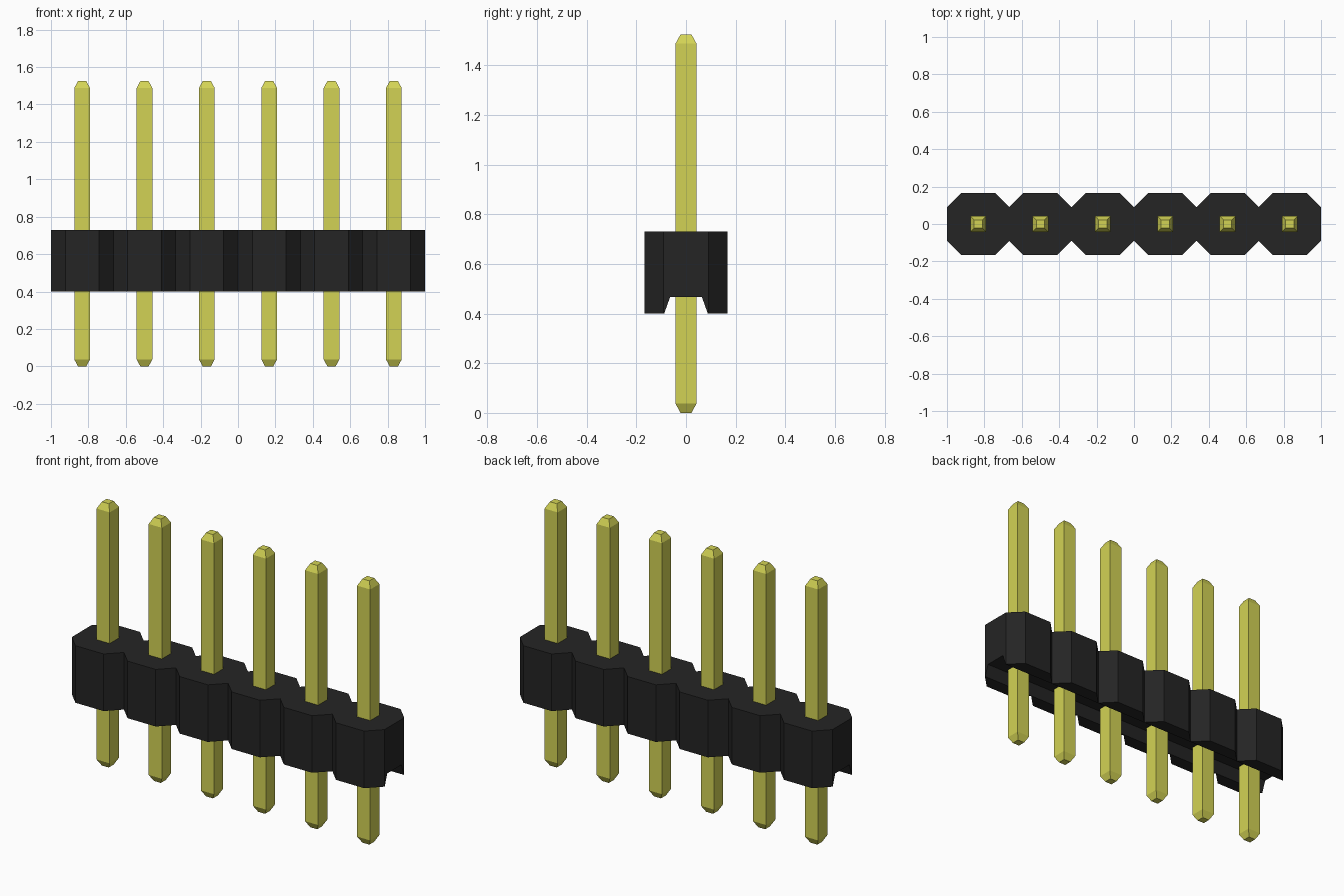
import bpy, bmesh

cube = bpy.data.objects.get("Cube")
if cube:
    bpy.data.objects.remove(cube, do_unlink=True)

COUNT = 6
PITCH = 2 / COUNT
HALF = PITCH / 2


def material(name, rgb, roughness):
    m = bpy.data.materials.new(name)
    m.use_nodes = True
    m.diffuse_color = (*rgb, 1)
    bsdf = m.node_tree.nodes["Principled BSDF"]
    bsdf.inputs["Base Color"].default_value = (*rgb, 1)
    bsdf.inputs["Roughness"].default_value = roughness
    return m


def loft(name, sections, mat):
    """Skin a closed solid through matching rings of points."""
    bm = bmesh.new()
    rings = [[bm.verts.new(p) for p in s] for s in sections]
    n = len(rings[0])
    for a, b in zip(rings, rings[1:]):
        for i in range(n):
            j = (i + 1) % n
            bm.faces.new((a[i], a[j], b[j], b[i]))
    bm.faces.new(rings[0])
    bm.faces.new(rings[-1])
    bmesh.ops.recalc_face_normals(bm, faces=bm.faces)
    mesh = bpy.data.meshes.new(name)
    bm.to_mesh(mesh)
    bm.free()
    mesh.materials.append(mat)
    obj = bpy.data.objects.new(name, mesh)
    bpy.context.collection.objects.link(obj)
    return obj


black = material("black plastic", (0.018, 0.018, 0.018), 0.6)
gold = material("gold metal", (0.65, 0.65, 0.09), 0.4)

# Housing: a row of joined octagons with a tapered channel underneath
BOTTOM, TOP, CHANNEL_TOP = 0.40, 0.73, 0.467
FLAT = 0.09


def housing_section(x, y):
    half = [(y, TOP), (y, BOTTOM), (0.088, BOTTOM), (0.064, CHANNEL_TOP)]
    ring = half + [(-py, pz) for py, pz in reversed(half)]
    return [(x, py, pz) for py, pz in ring]


centres = [(i - (COUNT - 1) / 2) * PITCH for i in range(COUNT)]
stations = [(-1, FLAT)]
for c in centres:
    stations += [(c - FLAT, HALF), (c + FLAT, HALF), (c + HALF, FLAT)]
loft("housing", [housing_section(x, y) for x, y in stations], black)

# Pins: square posts with chamfered tips
PIN, TIP = 0.042, 0.022
HEIGHT, CHAMFER = 1.525, 0.037
levels = [(0, TIP), (CHAMFER, PIN), (HEIGHT - CHAMFER, PIN), (HEIGHT, TIP)]
for i, c in enumerate(centres):
    rings = [[(c + sx * r, sy * r, z) for sx, sy in ((-1, -1), (1, -1), (1, 1), (-1, 1))]
             for z, r in levels]
    loft(f"pin_{i + 1}", rings, gold)
